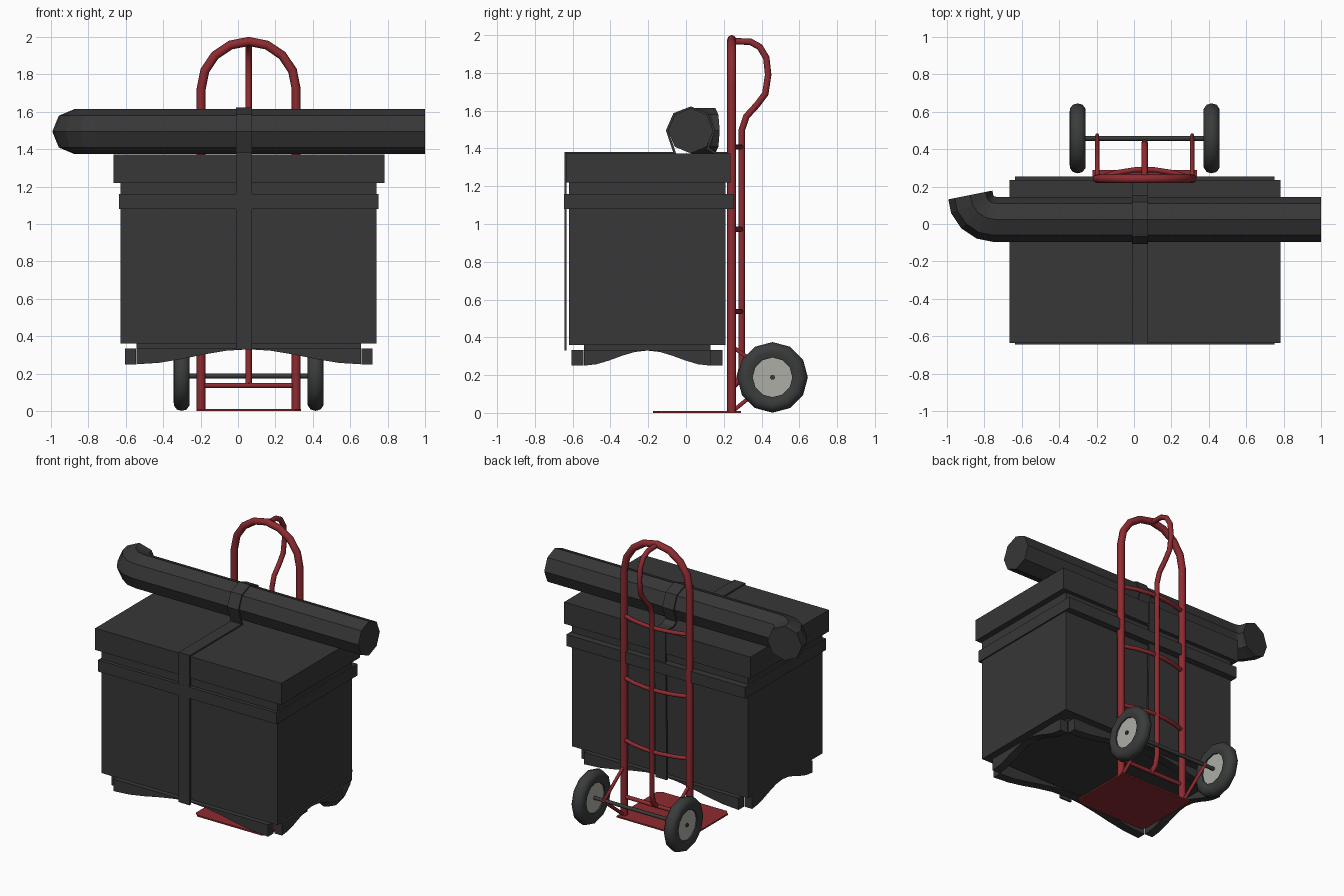
import bpy, bmesh, math
from mathutils import Vector

if "Cube" in bpy.data.objects:
    bpy.data.objects.remove(bpy.data.objects["Cube"])


def material(name, rgb):
    m = bpy.data.materials.new(name)
    m.diffuse_color = (*rgb, 1)
    m.use_nodes = True
    m.node_tree.nodes["Principled BSDF"].inputs["Base Color"].default_value = m.diffuse_color
    return m


DARK = material("charcoal", (0.038, 0.038, 0.038))
RUBBER = material("rubber", (0.042, 0.044, 0.044))
RED = material("red_paint", (0.27, 0.024, 0.03))
HUB = material("light_grey", (0.42, 0.42, 0.38))
CX = 0.057  # centre line of the box and the truck


def finish(bm, name, mat, smooth=None):
    bmesh.ops.recalc_face_normals(bm, faces=bm.faces)
    me = bpy.data.meshes.new(name)
    bm.to_mesh(me)
    bm.free()
    me.materials.append(mat)
    ob = bpy.data.objects.new(name, me)
    bpy.context.collection.objects.link(ob)
    if smooth:
        bpy.ops.object.select_all(action='DESELECT')
        ob.select_set(True)
        bpy.context.view_layer.objects.active = ob
        bpy.ops.object.shade_smooth_by_angle(angle=math.radians(smooth))
    return ob


def box(name, x0, x1, y0, y1, z0, z1, mat):
    bm = bmesh.new()
    bmesh.ops.create_cube(bm, size=1)
    for v in bm.verts:
        v.co = ((x0 + x1) / 2 + v.co.x * (x1 - x0),
                (y0 + y1) / 2 + v.co.y * (y1 - y0),
                (z0 + z1) / 2 + v.co.z * (z1 - z0))
    return finish(bm, name, mat)


def sweep(name, path, section, normal, mat, smooth=None):
    """Sweep a section along a planar path with mitred joints."""
    pts = [Vector(p) for p in path]
    n = Vector(normal).normalized()
    bm = bmesh.new()
    rings = []
    for i, p in enumerate(pts):
        a = (p - pts[i - 1]).normalized() if i else (pts[1] - p).normalized()
        b = (pts[i + 1] - p).normalized() if i < len(pts) - 1 else a
        t = (a + b).normalized()
        side = t.cross(n) / max(t.dot(a), 0.5)
        rings.append([bm.verts.new(p + n * u + side * v) for u, v in section])
    k = len(section)
    for r, s in zip(rings, rings[1:]):
        for j in range(k):
            bm.faces.new((r[j], r[(j + 1) % k], s[(j + 1) % k], s[j]))
    bm.faces.new(rings[0])
    bm.faces.new(rings[-1])
    return finish(bm, name, mat, smooth)


def circle(r, n=8):
    return [(r * math.cos(2 * math.pi * i / n), r * math.sin(2 * math.pi * i / n))
            for i in range(n)]


def lathe(name, profile, centre, mat, closed, n=12):
    """Spin (x, radius) points about an axis along x."""
    bm = bmesh.new()
    c = Vector(centre)
    rings = [[bm.verts.new(c + Vector((x, r * math.cos(2 * math.pi * i / n),
                                       r * math.sin(2 * math.pi * i / n))))
              for i in range(n)] for x, r in profile]
    pairs = list(zip(rings, rings[1:])) + ([(rings[-1], rings[0])] if closed else [])
    for a, b in pairs:
        for i in range(n):
            bm.faces.new((a[i], a[(i + 1) % n], b[(i + 1) % n], b[i]))
    if not closed:
        bm.faces.new(rings[0])
        bm.faces.new(rings[-1])
    return finish(bm, name, mat, 50)


def skirt(name, along_x, a0, a1, d0, d1):
    """Base rail with an arched lower edge."""
    n = 10
    edge = [(a0 + (a1 - a0) * i / n,
             0.25 + 0.04 * (1 - math.cos(2 * math.pi * i / n))) for i in range(n + 1)]
    bm = bmesh.new()
    rows = [[bm.verts.new((a, d, z) if along_x else (d, a, z))
             for a, low in edge for z in (low, 0.334)] for d in (d0, d1)]
    f, b = rows
    for i in range(0, 2 * n, 2):
        for r in rows:
            bm.faces.new((r[i], r[i + 2], r[i + 3], r[i + 1]))
        for k in (0, 1):
            bm.faces.new((f[i + k], f[i + 2 + k], b[i + 2 + k], b[i + k]))
    for i in (0, 2 * n):
        bm.faces.new((f[i], f[i + 1], b[i + 1], b[i]))
    finish(bm, name, DARK)


# trunk: body, lid, plinth, horizontal band
box("trunk_body", -0.627, 0.741, -0.62, 0.208, 0.36, 1.23, DARK)
box("trunk_lid", -0.665, 0.782, -0.635, 0.235, 1.22, 1.372, DARK)
box("trunk_plinth", -0.543, 0.657, -0.54, 0.13, 0.332, 0.362, DARK)
box("trunk_band", -0.637, 0.751, -0.645, 0.255, 1.08, 1.16, DARK)

# arched base rails
for side, d in (("front", -0.605), ("back", 0.13)):
    skirt("base_rail_" + side, True, -0.543, 0.657, d, d + 0.062)
for side, d in (("left", -0.605), ("right", 0.66)):
    skirt("base_rail_" + side, False, -0.54, 0.13, d, d + 0.06)

# rolled bundle on top with its left end bent backwards
bend = [(-0.745 - 0.13 * math.sin(a), 0.155 - 0.13 * math.cos(a), 1.494)
        for a in (math.pi / 8 * i for i in range(5))]
sweep("bundle", [(1, 0.025, 1.494)] + bend, circle(0.12), (0, 0, 1), DARK)

# strap round trunk and bundle
strap = [(-0.638, 0.33), (-0.638, 1.376), (-0.06, 1.376), (-0.1, 1.495),
         (-0.062, 1.582), (0.025, 1.616), (0.112, 1.582), (0.148, 1.495),
         (0.115, 1.40), (0.155, 1.376), (0.238, 1.376), (0.222, 0.33)]
sweep("strap", [(0.033, y, z) for y, z in strap],
      [(-0.043, -0.006), (0.043, -0.006), (0.043, 0.006), (-0.043, 0.006)],
      (1, 0, 0), DARK)

# truck frame: two uprights joined by an arch
H = 0.254
arch = [(CX - H * math.cos(math.pi * i / 8), 0.242,
         1.722 + H * math.sin(math.pi * i / 8)) for i in range(9)]
sweep("truck_frame", [(CX - H, 0.242, 0)] + arch + [(CX + H, 0.242, 0)],
      circle(0.024), (0, 1, 0), RED, 50)

# centre bar with handle loop
handle = [(0.242, 1.968), (0.34, 1.965), (0.39, 1.938), (0.425, 1.88), (0.435, 1.79),
          (0.42, 1.69), (0.375, 1.63), (0.32, 1.57), (0.296, 1.5), (0.296, 0.24),
          (0.28, 0.17), (0.242, 0.137)]
sweep("handle_bar", [(CX, y, z) for y, z in handle], circle(0.017), (1, 0, 0), RED, 50)

# bowed crossbars and straight lower crossbar
for z in (0.537, 0.972, 1.408):
    sweep("crossbar", [(CX + H * t, 0.242 + 0.05 * (1 - t * t), z)
                       for t in (-1, -0.6, -0.2, 0.2, 0.6, 1)],
          circle(0.014), (0, 0, 1), RED, 50)
sweep("lower_crossbar", [(CX - H, 0.242, 0.137), (CX + H, 0.242, 0.137)],
      circle(0.014), (0, 0, 1), RED, 50)

# toe plate with clipped front corners
plate = [(-0.28, 0.29), (-0.28, -0.145), (-0.25, -0.175),
         (0.25, -0.175), (0.28, -0.145), (0.28, 0.29)]
bm = bmesh.new()
face = bm.faces.new([bm.verts.new((CX + x, y, 0)) for x, y in plate])
ext = bmesh.ops.extrude_face_region(bm, geom=[face])
for v in ext["geom"]:
    if isinstance(v, bmesh.types.BMVert):
        v.co.z = 0.01
bm.faces.ensure_lookup_table()
if not any(abs(f.calc_center_median().z) < 1e-5 for f in bm.faces):
    bm.faces.new([v for v in bm.verts if v.co.z < 0.001])
finish(bm, "toe_plate", RED)

# axle, wheels and axle struts
AY, AZ = 0.458, 0.188
sweep("axle", [(-0.335, AY, AZ), (0.449, AY, AZ)], circle(0.013), (0, 0, 1), RUBBER, 50)
tyre = [(-0.034, 0.105), (-0.043, 0.135), (-0.042, 0.158), (-0.026, 0.18), (0, 0.187),
        (0.026, 0.18), (0.042, 0.158), (0.043, 0.135), (0.034, 0.105)]
for s, side in ((-1, "left"), (1, "right")):
    c = (CX + s * 0.358, AY, AZ)
    lathe("tyre_" + side, tyre, c, RUBBER, True)
    lathe("hub_" + side, [(-0.025, 0.107), (0.025, 0.107)], c, HUB, False)
    x = CX + s * H
    sweep("strut_" + side, [(x, 0.245, 0.352), (x, 0.468, AZ), (x, 0.25, 0.012)],
          circle(0.012, 6), (1, 0, 0), RED, 65)
